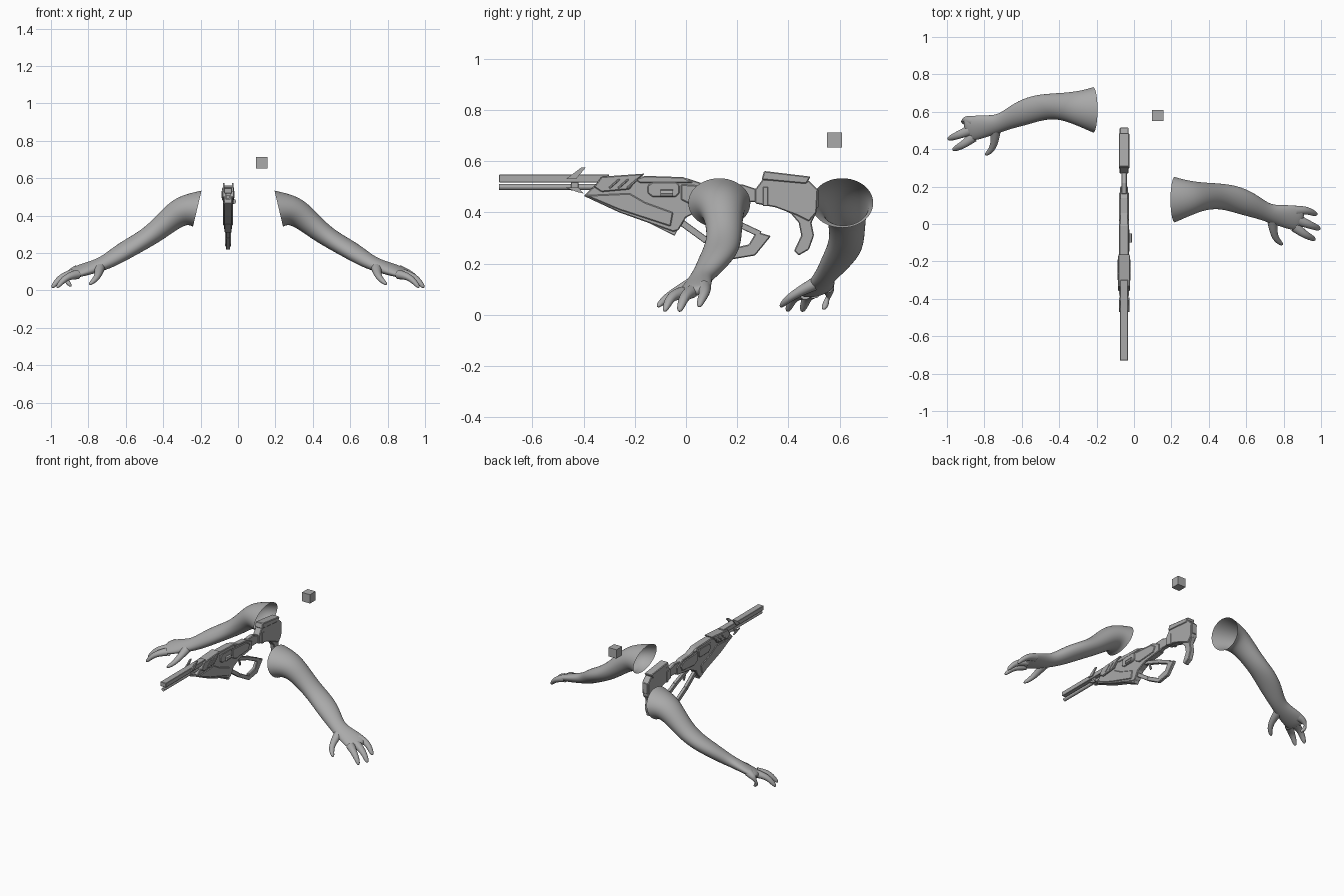
import bpy, bmesh, math
from mathutils import Vector, Matrix

cube = bpy.data.objects.get("Cube")
if cube:
    bpy.data.objects.remove(cube, do_unlink=True)

grey = bpy.data.materials.new("plain_grey")
grey.use_nodes = True
COLOUR = (0.4, 0.4, 0.4, 1)
grey.diffuse_color = COLOUR
grey.node_tree.nodes["Principled BSDF"].inputs["Base Color"].default_value = COLOUR
GUN_X = -0.053


def finish(name, bm, smooth=False, bevel=0.0):
    bmesh.ops.recalc_face_normals(bm, faces=bm.faces)
    mesh = bpy.data.meshes.new(name)
    bm.to_mesh(mesh)
    bm.free()
    mesh.materials.append(grey)
    obj = bpy.data.objects.new(name, mesh)
    bpy.context.collection.objects.link(obj)
    if smooth:
        for p in mesh.polygons:
            p.use_smooth = True
        mod = obj.modifiers.new("subdivide", "SUBSURF")
        mod.levels = mod.render_levels = 2
    if bevel:
        mod = obj.modifiers.new("bevel", "BEVEL")
        mod.width, mod.segments = bevel, 1
    return obj


def loft(bm, path, flip, offset, first=None, sides=12):
    """Skin elliptical rings (x, y, z, half width, half thickness, roll)."""
    centres = [Vector(p[:3]) for p in path]
    rings = []
    for i, p in enumerate(path):
        t = centres[min(i + 1, len(path) - 1)] - centres[max(i - 1, 0)]
        if i == 0 and first:
            t = Vector(first)
        t.normalize()
        side = Vector((0, 0, 1)).cross(t).normalized()
        side = Matrix.Rotation(p[5], 3, t) @ side
        up = t.cross(side)
        ring = []
        for k in range(sides):
            a = math.tau * k / sides
            co = centres[i] + 1.04 * (side * p[3] * math.cos(a) + up * p[4] * math.sin(a))
            ring.append(bm.verts.new((co.x * flip, co.y + offset, co.z)))
        rings.append(ring)
    for r, s in zip(rings, rings[1:]):
        for k in range(sides):
            n = (k + 1) % sides
            bm.faces.new((r[k], r[n], s[n], s[k]))
    bm.faces.new(rings[-1])
    return rings


# Arms, open at the shoulder
ARM = [(.218, .13, .437, .122, .1, 0), (.3, .14, .43, .092, .08, 0),
       (.37, .148, .375, .074, .066, 0), (.45, .15, .305, .068, .056, 0),
       (.53, .138, .255, .072, .05, .1), (.61, .108, .21, .068, .047, .2),
       (.68, .075, .165, .052, .04, .3), (.73, .055, .14, .05, .034, .3),
       (.79, .045, .12, .06, .03, .3), (.86, .033, .1, .07, .026, .25),
       (.905, .022, .085, .06, .018, .2)]
DIGITS = {
    "index_finger": [(.86, -.015, .085), (.91, -.055, .075), (.945, -.072, .045), (.97, -.085, .012)],
    "middle_finger": [(.88, .02, .09), (.94, -.005, .075), (.975, -.018, .04), (.995, -.027, .012)],
    "outer_finger": [(.86, .07, .11), (.92, .075, .09), (.955, .06, .06), (.98, .05, .03)],
    "thumb": [(.74, .02, .12), (.745, -.04, .09), (.76, -.085, .06), (.797, -.113, .03)],
}
CURLED = [(.86, .07, .11), (.91, .08, .09), (.92, .07, .05), (.89, .055, .02)]
for word, flip, offset in (("left", 1, 0), ("right", -1, .48)):
    bm = bmesh.new()
    loft(bm, ARM, flip, offset, first=(.97, 0, .23))
    finish(word + "_arm", bm, smooth=True)
    for digit, pts in DIGITS.items():
        if word == "right" and digit == "outer_finger":
            pts = CURLED
        bm = bmesh.new()
        radii = (.03, .022, .018, .01)
        loft(bm, [(*p, r, r * .9, 0) for p, r in zip(pts, radii)], flip, offset, sides=8)
        finish(word + "_" + digit, bm, smooth=True)


def plate(name, pts, half, x=GUN_X, bevel=0.004):
    """Extrude a side profile of (y, z) points across x."""
    bm = bmesh.new()
    face = bm.faces.new([bm.verts.new((x - half, y, z)) for y, z in pts])
    new = bmesh.ops.extrude_face_region(bm, geom=[face])["geom"]
    bmesh.ops.translate(bm, vec=(2 * half, 0, 0),
                        verts=[v for v in new if isinstance(v, bmesh.types.BMVert)])
    return finish(name, bm, bevel=bevel)


def bar(name, p, q, thick, half, x=GUN_X):
    """Straight rectangular strut between two (y, z) points."""
    p, q = Vector(p), Vector(q)
    d = (q - p).normalized() * thick / 2
    n = Vector((-d.y, d.x))
    return plate(name, [p + n, q + n, q - n, p - n], half, x, 0.002)


def tube(name, y0, y1, z, r, x=GUN_X, sides=12):
    bm = bmesh.new()
    turn = Matrix.Translation((x, (y0 + y1) / 2, z)) @ Matrix.Rotation(math.pi / 2, 4, "X")
    bmesh.ops.create_cone(bm, cap_ends=True, segments=sides, radius1=r, radius2=r,
                          depth=y1 - y0, matrix=turn)
    return finish(name, bm)


# Barrels and muzzle fins
bar("upper_barrel", (-.73, .533), (-.3, .533), .03, .021)
tube("lower_barrel", -.73, -.3, .5, .0115)
bar("barrel_clamp", (-.45, .51), (-.42, .51), .05, .014)
for s in (-1, 1):
    x = GUN_X + s * .024
    plate("upper_fin", [(-.47, .53), (-.43, .53), (-.392, .575), (-.41, .575)], .004, x, 0)
    plate("lower_fin", [(-.47, .497), (-.42, .497), (-.4, .474), (-.425, .48)], .004, x, 0)

# Receiver, shroud and side panels
plate("receiver", [(-.4, .465), (-.33, .53), (-.18, .54), (0, .535), (.06, .515), (.14, .51),
                   (.2, .48), (.2, .43), (.06, .41), (0, .38), (-.03, .33), (-.05, .325),
                   (-.26, .4)], .022)
plate("front_shroud", [(-.36, .5), (-.33, .54), (-.16, .552), (-.2, .52), (-.22, .49), (-.33, .48)], .032)
plate("top_rail", [(-.2, .53), (-.16, .543), (-.01, .538), (.03, .515), (-.18, .515)], .026)
plate("lower_shroud", [(-.395, .467), (-.22, .475), (-.16, .44), (-.05, .4), (-.06, .345),
                       (-.26, .41)], .026)
plate("rear_panel", [(-.02, .51), (.13, .5), (.17, .475), (.15, .44), (.02, .43), (-.02, .45)], .027)
plate("side_window", [(-.15, .475), (-.13, .46), (-.04, .46), (-.025, .475), (-.025, .505),
                      (-.04, .52), (-.13, .52), (-.15, .505)], .028)
tube("charging_knob", -.1, -.05, .475, .014, x=-.024, sides=8)
bar("fore_grip", (-.13, .375), (-.035, .328), .042, .018)
for i in range(3):
    y = -.3 + i * .035
    bar("shroud_rib", (y, .495), (y + .04, .53), .008, .035)

# Lever loop below the receiver
LOOP = [(-.03, .37), (.08, .29), (.19, .228)]
for p, q in zip(LOOP, LOOP[1:]):
    bar("lever_arm", p, q, .026, .011)
plate("lever_hook", [(.18, .217), (.27, .232), (.332, .308), (.275, .325), (.245, .275), (.18, .26)], .011)
bar("lever_brace", (.29, .315), (.19, .362), .024, .011)
bar("lever_link", (.2, .36), (.04, .42), .024, .011)
bar("trigger", (.08, .41), (.1, .35), .014, .005)

# Neck, stock and butt hook
plate("neck", [(.16, .505), (.22, .51), (.28, .49), (.29, .44), (.22, .44), (.16, .425)], .015)
plate("stock", [(.27, .49), (.3, .53), (.48, .525), (.515, .49), (.51, .4), (.48, .365),
                (.43, .39), (.35, .42), (.27, .435)], .024)
plate("cheek_pad", [(.295, .528), (.305, .562), (.487, .54), (.47, .512)], .028)
plate("butt_hook", [(.36, .42), (.51, .4), (.49, .36), (.5, .31), (.48, .255), (.44, .232),
                    (.422, .25), (.45, .31), (.44, .36), (.41, .395)], .016)
bar("stock_band", (.31, .425), (.31, .5), .02, .027)
bar("butt_cap", (.505, .42), (.505, .49), .024, .016)

# Small floating block
bm = bmesh.new()
bmesh.ops.create_cube(bm, size=.06, matrix=Matrix.Translation((.127, .58, .683)))
finish("floating_block", bm)
